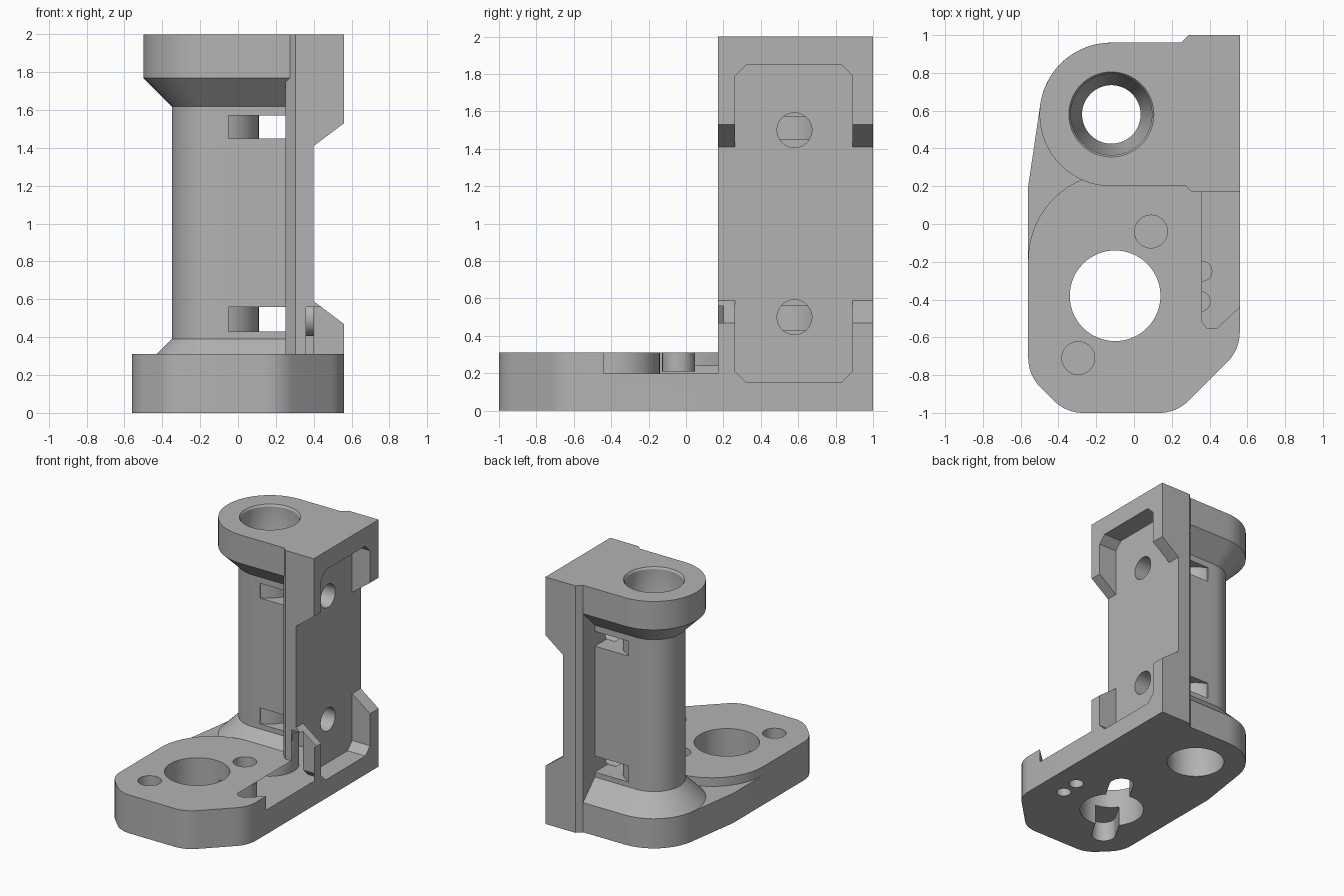
import bpy, bmesh, math
from mathutils import Vector

if "Cube" in bpy.data.objects:
    bpy.data.objects.remove(bpy.data.objects["Cube"])

grey = bpy.data.materials.new("light_grey")
grey.diffuse_color = (0.45, 0.45, 0.45, 1)
grey.use_nodes = True
grey.node_tree.nodes["Principled BSDF"].inputs["Base Color"].default_value = grey.diffuse_color
BORE = (-0.12, 0.58)      # vertical tube axis
HOLE = (-0.10, -0.38)     # large hole in the foot
PINS = [(0.09, -0.04), (-0.295, -0.71)]


def loft(name, rings):
    """Closed solid through rings of 3D points of equal count."""
    bm = bmesh.new()
    vs = [[bm.verts.new(p) for p in ring] for ring in rings]
    for a, b in zip(vs, vs[1:]):
        for i in range(len(a)):
            j = (i + 1) % len(a)
            bm.faces.new((a[i], a[j], b[j], b[i]))
    bm.faces.new(vs[0][::-1])
    bm.faces.new(vs[-1])
    bmesh.ops.recalc_face_normals(bm, faces=bm.faces)
    me = bpy.data.meshes.new(name)
    bm.to_mesh(me)
    bm.free()
    me.materials.append(grey)
    ob = bpy.data.objects.new(name, me)
    bpy.context.collection.objects.link(ob)
    return ob


def prism(name, pts, lo, hi, axis="z"):
    """Extrude a 2D outline along an axis: z uses (x,y), y uses (x,z), x uses (y,z)."""
    put = {"z": lambda a, b, h: (a, b, h),
           "y": lambda a, b, h: (a, h, b),
           "x": lambda a, b, h: (h, a, b)}[axis]
    return loft(name, [[put(a, b, h) for a, b in pts] for h in (lo, hi)])


def arc(c, r, a0, a1, n=32):
    return [(c[0] + r * math.cos(math.radians(a0 + (a1 - a0) * i / n)),
             c[1] + r * math.sin(math.radians(a0 + (a1 - a0) * i / n))) for i in range(n + 1)]


def circle(c, r, n=64):
    return arc(c, r, 0, 360, n)[:-1]


def fillet(prev, cur, nxt, r, n=8):
    """Rounded corner as a list of points."""
    p, c, q = Vector(prev), Vector(cur), Vector(nxt)
    u, v = (p - c).normalized(), (q - c).normalized()
    half = u.angle(v) / 2
    centre = c + (u + v).normalized() * r / math.sin(half)
    s = c + u * r / math.tan(half) - centre
    e = c + v * r / math.tan(half) - centre
    return [tuple(centre + (s.lerp(e, i / n)).normalized() * r) for i in range(n + 1)]


def boolean(target, other, op):
    mod = target.modifiers.new("bool", "BOOLEAN")
    mod.operation, mod.object, mod.solver = op, other, "EXACT"
    bpy.context.view_layer.objects.active = target
    bpy.ops.object.modifier_apply(modifier=mod.name)
    bpy.data.objects.remove(other)


def cut(target, other):
    boolean(target, other, "DIFFERENCE")


def join(target, other):
    boolean(target, other, "UNION")


# Foot plate: low layer under the tube, thicker layer in front
corners = [(-0.56, 0.2), (-0.56, -0.80), (-0.36, -1.0), (0.225, -1.0), (0.56, -0.665), (0.56, 0.2)]
front = []
for i in range(1, 5):
    front += fillet(corners[i - 1], corners[i], corners[i + 1], 0.22)
low = [(-0.56, 0.2)] + front + [(0.56, 1), (0.29, 1), (0.25, 0.96)] + arc(BORE, 0.38, 90, 172)
body = prism("bracket_body", low, 0, 0.24)
high = front + [(0.56, 0.25), (0.35, 0.27)] + arc((-0.10, -0.19), 0.46, 90, 180)
join(body, prism("foot_upper", high, 0.12, 0.31))

# Column with flared ends, running straight back into the wall
def d_ring(z, r):
    pts = [(0.30, BORE[1] + r)] + arc(BORE, r, 90, 270) + [(0.30, BORE[1] - r)]
    return [(x, y, z) for x, y in pts]

column = loft("column", [d_ring(z, r) for z, r in (
    (0.1, 0.30), (0.24, 0.38), (0.39, 0.23), (1.62, 0.23), (1.77, 0.38), (2.0, 0.38))])
# Windows between tube and wall
for z0, z1 in ((0.43, 0.56), (1.45, 1.57)):
    cut(column, prism("window", [(-0.05, z0), (0.4, z0), (0.4, z1), (-0.05, z1)], 0.1, 1.1, "y"))
join(column, prism("tube", circle(BORE, 0.2299), 0.35, 1.66))

# Mounting wall with its middle stepped back
wall = prism("wall", [(0.25, 0.225), (0.305, 0.17), (0.56, 0.17), (0.56, 1), (0.29, 1), (0.25, 0.96)], 0, 2)
cut(wall, prism("wall_step", [(0.40, 0.59), (0.66, 0.515 - 0.12), (0.66, 1.605), (0.40, 1.41)], 0, 1.2, "y"))

# Side rail with bevelled outer edge
rail = prism("rail", [(0.36, 0.2), (0.36, -0.52), (0.385, -0.55), (0.44, -0.55), (0.56, -0.44), (0.56, 0.2)], 0.2, 0.56)
cut(rail, prism("rail_bevel", [(0.44, 0.56), (0.40, 0.59), (0.40, 0.7), (0.66, 0.7), (0.66, 0.395)], -0.8, 0.4, "y"))

for part in (column, wall, rail):
    join(body, part)

# Shallow eight-sided pocket and screw holes in the wall
y0, y1, z0, z1, c = 0.263, 0.89, 0.15, 1.85, 0.06
cut(body, prism("pocket", [(y0 + c, z0), (y1 - c, z0), (y1, z0 + c), (y1, z1 - c),
                           (y1 - c, z1), (y0 + c, z1), (y0, z1 - c), (y0, z0 + c)], 0.40, 0.7, "x"))
for z in (0.5, 1.5):
    cut(body, prism("screw_hole", circle((0.58, z), 0.093, 48), 0.18, 0.6, "x"))

# Tube bore, wide at both ends
bore = [(-0.1, 0.215), (0.24, 0.215), (0.39, 0.155), (1.62, 0.155), (1.77, 0.215),
        (1.985, 0.215), (2.0, 0.225), (2.1, 0.225)]
cut(body, loft("bore", [[(x, y, z) for x, y in circle(BORE, r)] for z, r in bore]))

# Foot holes: through hole, blind pin holes, underside slot and dimples
cut(body, prism("foot_hole", circle(HOLE, 0.24), -0.1, 0.5))
for p in PINS:
    cut(body, prism("pin_hole", circle(p, 0.087, 40), 0.21, 0.5))
ang = math.degrees(math.atan2(PINS[0][1] - PINS[1][1], PINS[0][0] - PINS[1][0]))
slot = arc(PINS[0], 0.09, ang - 90, ang + 90) + arc(PINS[1], 0.09, ang + 90, ang + 270)
cut(body, prism("slot", slot, -0.1, 0.16))
for p in ((0.35, -0.41), (0.36, -0.25)):
    cut(body, prism("dimple", circle(p, 0.055, 32), -0.1, 0.08))

bpy.ops.object.select_all(action="DESELECT")
body.select_set(True)
bpy.context.view_layer.objects.active = body
bpy.ops.object.shade_smooth_by_angle(angle=math.radians(25))
